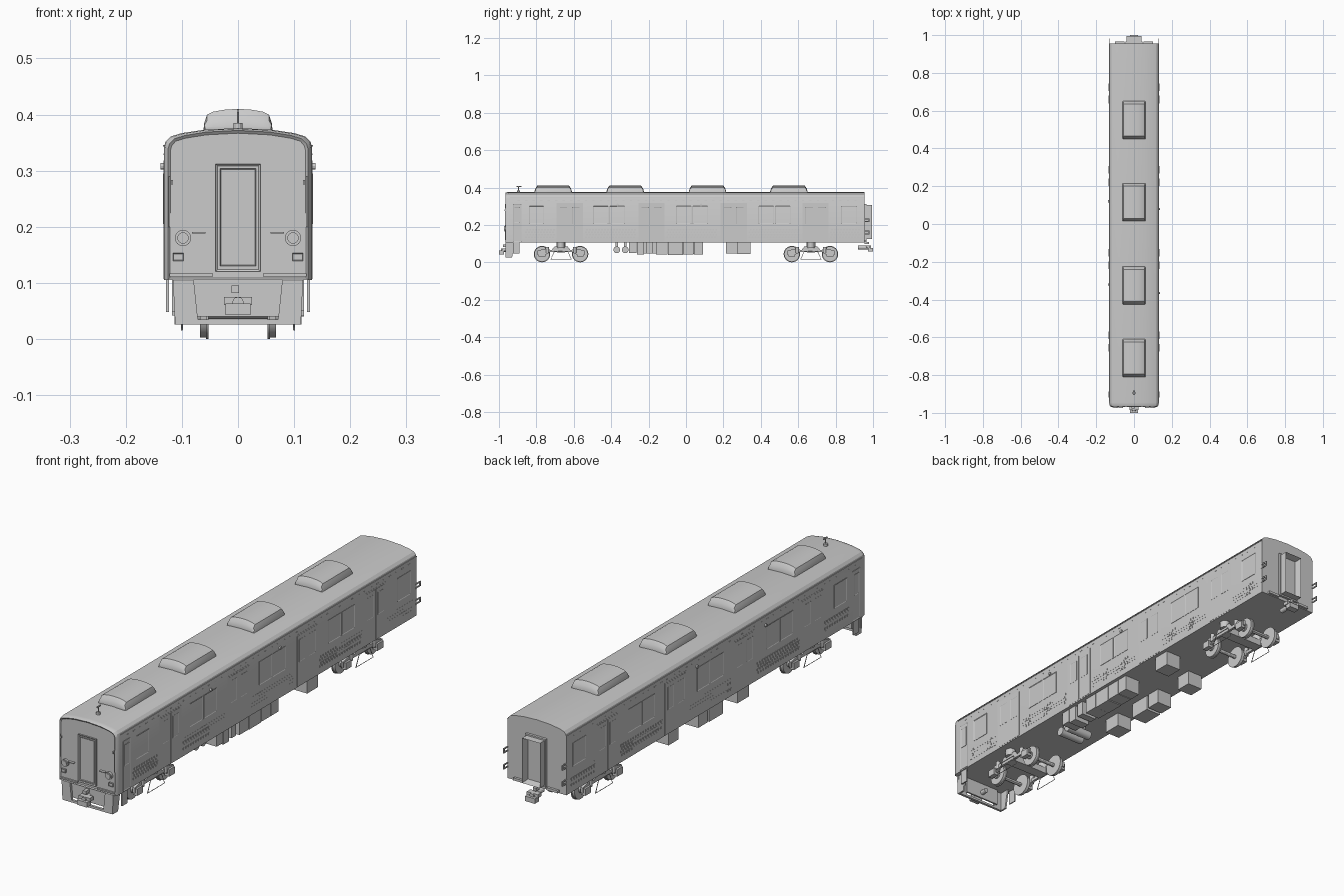
import bpy, bmesh, math
from mathutils import Matrix, Vector

if "Cube" in bpy.data.objects:
    bpy.data.objects.remove(bpy.data.objects["Cube"])


def finish(name, bm, smooth=None):
    bmesh.ops.recalc_face_normals(bm, faces=bm.faces)
    me = bpy.data.meshes.new(name)
    bm.to_mesh(me)
    bm.free()
    ob = bpy.data.objects.new(name, me)
    bpy.context.collection.objects.link(ob)
    if smooth:
        bpy.ops.object.select_all(action='DESELECT')
        ob.select_set(True)
        bpy.context.view_layer.objects.active = ob
        bpy.ops.object.shade_smooth_by_angle(angle=math.radians(smooth))
    return ob


def box(bm, x, y, z, inset=None):
    """Box from (min, max) pairs; inset = (normal, border, depth) recesses one face."""
    lo, hi = Vector((x[0], y[0], z[0])), Vector((x[1], y[1], z[1]))
    mat = Matrix.Translation((lo + hi) / 2) @ Matrix.Diagonal((*(hi - lo), 1))
    vs = bmesh.ops.create_cube(bm, size=1, matrix=mat)['verts']
    if inset:
        n = Vector(inset[0])
        faces = {f for v in vs for f in v.link_faces}
        for f in faces:
            f.normal_update()
        pick = [f for f in faces if f.normal.dot(n) > 0.9]
        bmesh.ops.inset_region(bm, faces=pick, thickness=inset[1], depth=inset[2])


def cyl(bm, c, r, length, axis='X', seg=16, r2=None):
    rot = {'X': Matrix.Rotation(math.pi / 2, 4, 'Y'), 'Y': Matrix.Rotation(math.pi / 2, 4, 'X'),
           'Z': Matrix()}[axis]
    bmesh.ops.create_cone(bm, cap_ends=True, segments=seg, radius1=r, radius2=r if r2 is None else r2,
                          depth=length, matrix=Matrix.Translation(c) @ rot)


def loft(bm, rings):
    rows = [[bm.verts.new(p) for p in ring] for ring in rings]
    n = len(rows[0])
    for a, b in zip(rows, rows[1:]):
        for i in range(n):
            bm.faces.new((a[i], a[(i + 1) % n], b[(i + 1) % n], b[i]))
    return bm.faces.new(rows[0]), bm.faces.new(rows[-1])


def prism(bm, pts, axis, a, b):
    at = (lambda p, d: (d, p[0], p[1])) if axis == 'X' else (lambda p, d: (p[0], d, p[1]))
    loft(bm, [[at(p, d) for p in pts] for d in (a, b)])


def mirrored(half):
    return half + [(-x, z) for x, z in reversed(half) if x > 0]


def span(side, a, b):
    return tuple(sorted((side * a, side * b)))


# Car body with rounded front edge and recessed cab face
shell = mirrored([(.132, .105), (.132, .342), (.129, .352), (.120, .361), (.10, .367), (.06, .373), (0, .376)])
bm = bmesh.new()


def ring(y, d):
    return [(x * (1 - d / .132), y, .105 if z < .11 else z - d * .6) for x, z in shell]


cap, _ = loft(bm, [ring(-.966, .007), ring(-.958, .002), ring(-.945, 0), ring(.955, 0)])
bmesh.ops.recalc_face_normals(bm, faces=bm.faces)
bmesh.ops.inset_region(bm, faces=[cap], thickness=.005, depth=-.004)
finish('car_body', bm, 25)

# Gutter strips along the roof edge
bm = bmesh.new()
for s in (-1, 1):
    box(bm, span(s, .130, .1335), (-.94, .955), (.343, .346))
finish('roof_gutters', bm)

# Roof air conditioners
hood = mirrored([(.062, 0), (.060, .012), (.055, .026), (.045, .031), (.022, .035), (0, .036)])
for i, yc in enumerate((-.71, -.325, .115, .55)):
    bm = bmesh.new()
    loft(bm, [[(x * w, yc + dy, .368 + z * h + (.006 if z else 0)) for x, z in hood]
              for dy, w, h in ((-.1, .97, .15), (-.095, 1, .6), (-.085, 1, 1),
                               (.085, 1, 1), (.095, 1, .6), (.1, .97, .15))])
    finish(f'roof_unit_{i + 1}', bm, 30)

# Roof antenna
bm = bmesh.new()
cyl(bm, (0, -.895, .379), .008, .012, 'Z', 12)
cyl(bm, (0, -.895, .393), .002, .032, 'Z', 8)
box(bm, (-.002, .002), (-.905, -.88), (.404, .409))
finish('roof_antenna', bm)

# Side doors, windows, vent lattice and lamps
doors = (-.622, -.185, .255, .692)
windows = [(-.84, -.76), (.83, .915)]
for a in (-.497, -.053, .388):
    windows += [(a, a + .082), (a + .088, a + .17)]
for s, side in ((1, 'right'), (-1, 'left')):
    n, px = (s, 0, 0), span(s, .130, .1332)
    bm = bmesh.new()
    for c in doors:
        box(bm, span(s, .130, .1325), (c - .07, c + .07), (.107, .318))
        for d in (-1, 1):
            y0, y1 = sorted((c + d * .001, c + d * .065))
            box(bm, px, (y0, y1), (.11, .312))
            box(bm, span(s, .130, .1338), (y0 + .012, y1 - .012), (.205, .295), (n, .003, -.001))
    finish(f'{side}_passenger_doors', bm)
    bm = bmesh.new()
    box(bm, px, (-.925, -.88), (.11, .312), (n, .003, -.001))
    box(bm, span(s, .130, .1337), (-.918, -.887), (.21, .295), (n, .003, -.001))
    finish(f'{side}_cab_door', bm)
    bm = bmesh.new()
    for a, b in windows:
        box(bm, px, (a, b), (.207, .302), (n, .004, -.0015))
    finish(f'{side}_windows', bm)
    bm = bmesh.new()
    for a, b in ((-.86, -.70), (-.54, -.265), (-.105, .175), (.335, .61), (.77, .93)):
        for k in range(int((b - a) / .016)):
            for r in range(4):
                y = a + k * .016 + (r % 2) * .006
                box(bm, span(s, .131, .1326), (y, y + .010), (.130 + r * .013, .138 + r * .013))
    for k in range(46):
        y = -.9 + k * .04
        box(bm, span(s, .131, .1326), (y, y + .012), (.328, .331))
    finish(f'{side}_lattice_panels', bm)
    bm = bmesh.new()
    for y in ((.08, -.365) if s > 0 else (.12, -.32)):
        cyl(bm, (s * .134, y, .308), .006, .008, 'X', 12)
    finish(f'{side}_side_lamps', bm)

# Cab face: door, lights, handles, step rail
F = (0, -1, 0)
bm = bmesh.new()
box(bm, (-.04, .04), (-.968, -.955), (.12, .312), (F, .005, -.003))
box(bm, (-.032, .032), (-.969, -.955), (.13, .304), (F, .003, -.002))
finish('front_door', bm)
bm = bmesh.new()
for s in (-1, 1):
    cyl(bm, (s * .098, -.965, .18), .0145, .012, 'Y', 24)
    cyl(bm, (s * .098, -.969, .18), .010, .010, 'Y', 24)
    box(bm, span(s, .097, .116), (-.968, -.955), (.139, .153), (F, .002, -.001))
finish('front_lights', bm, 30)
bm = bmesh.new()
for s in (-1, 1):
    box(bm, span(s, .058, .082), (-.973, -.955), (.188, .191))
    box(bm, span(s, .045, .122), (-.968, -.955), (.111, .117))
    box(bm, span(s, .116, .119), (-.970, -.955), (.275, .283))
    box(bm, span(s, .121, .124), (-.968, -.94), (.20, .29))
finish('front_handles', bm)

# Front skirt with slit above the bottom bar
bm = bmesh.new()
for s in (-1, 1):
    prism(bm, [(-.963, .106), (-.915, .106), (-.93, .026), (-.959, .026)], 'X', s * .106, s * .113)
    prism(bm, [(s * .079, .106), (s * .116, .106), (s * .112, .026), (s * .07, .026), (s * .072, .04)],
          'Y', -.965, -.955)
    box(bm, span(s, .123, .128), (-.925, -.89), (.048, .106))
box(bm, (-.075, .075), (-.965, -.955), (.026, .035))
box(bm, (-.08, .08), (-.952, -.945), (.04, .106))
finish('front_skirt', bm)

# Couplers at both ends
for s, name in ((-1, 'front'), (1, 'rear')):
    bm = bmesh.new()
    e = .075 if s < 0 else .09
    cyl(bm, (0, s * .955, e - .01), .01, .07, 'Y', 12)
    box(bm, (-.022, .022), span(s, .972, 1.0), (e - .032, e - .012))
    box(bm, (-.025, .025), span(s, .962, .985), (e - .014, e))
    box(bm, (-.012, .002), span(s, .955, .978), (e + .007, e + .02))
    finish(name + '_coupler', bm)

# Rear gangway and corner brackets
bm = bmesh.new()
box(bm, (-.046, .046), (.95, .965), (.118, .312))
box(bm, (-.040, .040), (.96, .994), (.124, .306), ((0, 1, 0), .01, -.03))
finish('rear_gangway', bm)
bm = bmesh.new()
for s in (-1, 1):
    for z in (.15, .165, .215, .23):
        box(bm, span(s, .129, .133), (.95, .982), (z, z + .005))
    for z in (.15, .215):
        box(bm, span(s, .129, .133), (.976, .982), (z, z + .02))
    box(bm, span(s, .05, .10), (.95, .965), (.108, .118))
finish('rear_brackets', bm)

# Bogies: wheelsets, side frames, springs and wire guards
frame = [(-.125, .04), (-.125, .062), (-.09, .072), (-.05, .066), (-.035, .085), (.035, .085), (.05, .066),
         (.09, .072), (.125, .062), (.125, .04), (.085, .04), (.06, .054), (-.06, .054), (-.085, .04)]
for yc, name in ((-.668, 'front'), (.668, 'rear')):
    bm = bmesh.new()
    for dy in (-.102, .102):
        cyl(bm, (0, yc + dy, .044), .008, .19, 'X', 12)
        for s in (-1, 1):
            cyl(bm, (s * .062, yc + dy, .044), .041, .012, 'X', 24)
            cyl(bm, (s * .055, yc + dy, .044), .044, .004, 'X', 24)
            cyl(bm, (s * .07, yc + dy, .044), .016, .010, 'X', 16)
    finish(name + '_wheelsets', bm, 30)
    bm = bmesh.new()
    for s in (-1, 1):
        prism(bm, [(yc + y, z) for y, z in frame], 'X', s * .082, s * .092)
        cyl(bm, (s * .085, yc, .092), .02, .03, 'Z', 16)
        for dy in (-.102, .102):
            box(bm, span(s, .08, .1), (yc + dy - .018, yc + dy + .018), (.03, .058))
            cyl(bm, (s * .088, yc + dy * .72, .066), .009, .034, 'Z', 12)
    box(bm, (-.09, .09), (yc - .022, yc + .022), (.052, .078))
    box(bm, (-.025, .025), (yc - .025, yc + .025), (.075, .107))
    finish(name + '_bogie_frame', bm)
    for s, side in ((-1, 'left'), (1, 'right')):
        cu = bpy.data.curves.new(f'{name}_{side}_guard', 'CURVE')
        cu.dimensions, cu.bevel_depth, cu.bevel_resolution = '3D', .0018, 0
        sp = cu.splines.new('POLY')
        pts = [(-.035, .06), (-.055, .016), (.055, .016), (.035, .06)]
        sp.points.add(3)
        for p, (y, z) in zip(sp.points, pts):
            p.co = (s * .1, yc + y, z, 1)
        sp.use_cyclic_u = True
        bpy.context.collection.objects.link(bpy.data.objects.new(cu.name, cu))

# Underfloor equipment boxes and air tanks
bm = bmesh.new()
for a, b, z in ((-.305, -.265, .05), (-.262, -.225, .042), (-.21, -.18, .048), (-.16, -.10, .042),
                (-.097, -.02, .04), (-.017, .04, .042), (.043, .09, .042), (.275, .345, .044)):
    box(bm, (.05, .118), (a, b), (z, .107))
for a, b, z in ((-.235, -.16, .048), (-.07, .02, .042), (.03, .09, .044), (.215, .28, .046)):
    box(bm, (-.118, -.05), (a, b), (z, .107))
finish('underfloor_boxes', bm)
bm = bmesh.new()
for y in (-.37, -.325):
    cyl(bm, (.02, y, .067), .018, .11, 'X', 20)
    for x in (-.01, .05):
        box(bm, (x - .004, x + .004), (y - .006, y + .006), (.08, .107))
finish('air_tanks', bm, 30)
